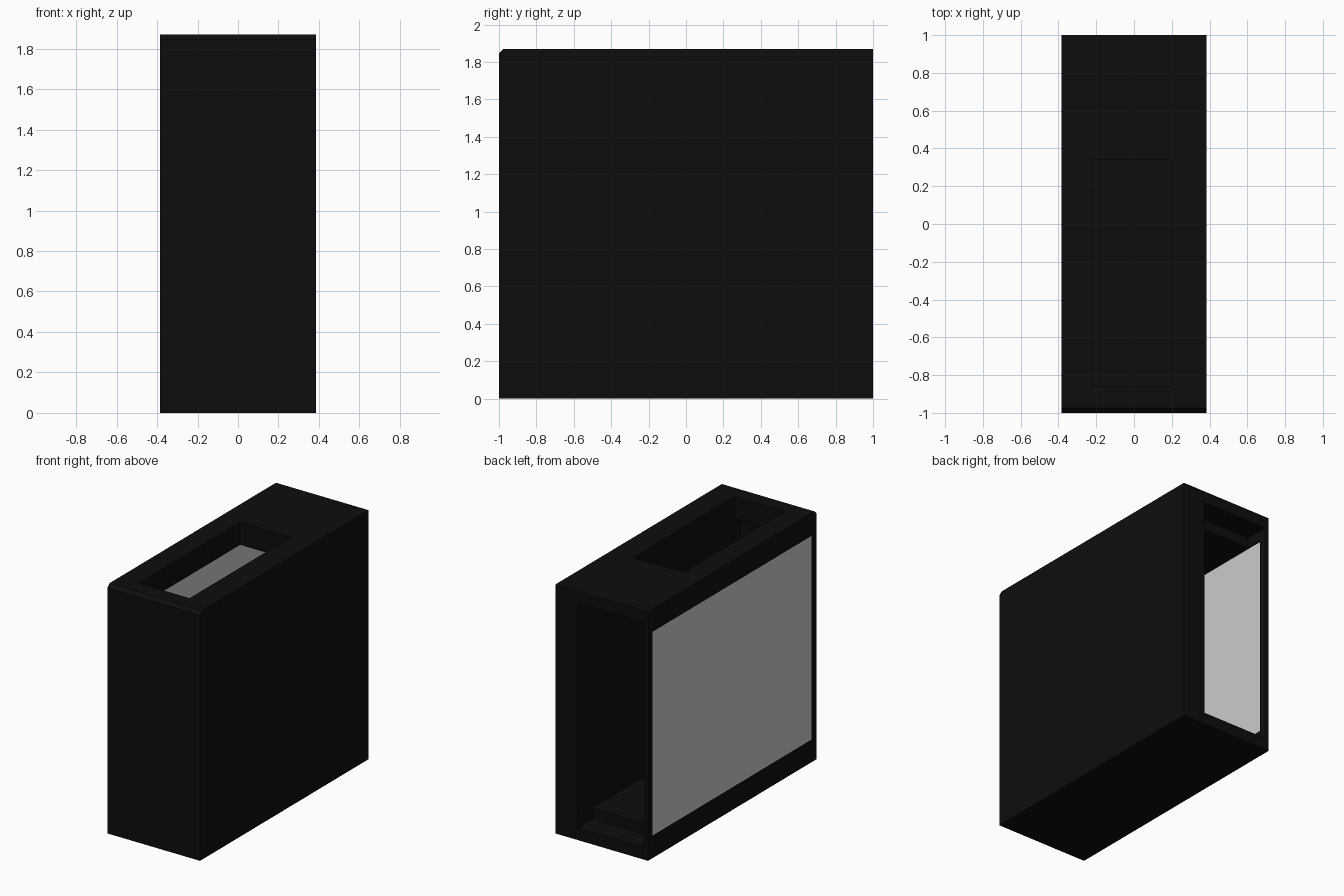
import bpy, bmesh

if "Cube" in bpy.data.objects:
    bpy.data.objects.remove(bpy.data.objects["Cube"])


def material(name, rgb):
    m = bpy.data.materials.new(name)
    m.diffuse_color = (*rgb, 1)
    m.use_nodes = True
    m.node_tree.nodes["Principled BSDF"].inputs["Base Color"].default_value = m.diffuse_color
    return m


def box(name, x, y, z, mat=None):
    """Box from (min, max) pairs per axis."""
    bm = bmesh.new()
    bmesh.ops.create_cube(bm, size=1)
    for v in bm.verts:
        v.co = [r[0] if c < 0 else r[1] for c, r in zip(v.co, (x, y, z))]
    me = bpy.data.meshes.new(name)
    bm.to_mesh(me)
    bm.free()
    if mat:
        me.materials.append(mat)
    ob = bpy.data.objects.new(name, me)
    bpy.context.collection.objects.link(ob)
    return ob


def cut(target, name, x, y, z):
    cutter = box(name, x, y, z)
    mod = target.modifiers.new(name, 'BOOLEAN')
    mod.operation, mod.solver, mod.object = 'DIFFERENCE', 'EXACT', cutter
    bpy.context.view_layer.objects.active = target
    bpy.ops.object.modifier_apply(modifier=name)
    bpy.data.objects.remove(cutter)


W, H = 0.385, 1.87
black = material("black_metal", (0.004, 0.004, 0.004))

# Case body with a small chamfer along the top front edge
body = box("case_body", (-W, W), (-1, 1), (0, H), black)
bm = bmesh.new()
bm.from_mesh(body.data)
edge = [e for e in bm.edges if all(v.co.y < -0.9 and v.co.z > 1.8 for v in e.verts)]
bmesh.ops.bevel(bm, geom=edge, offset=0.025, segments=1, affect='EDGES')
bm.to_mesh(body.data)
bm.free()

# Interior open to the left side, rear recess and top vent
cut(body, "interior", (-0.5, 0.205), (-0.94, 0.95), (0.17, 1.70))
cut(body, "rear_recess", (-0.35, 0.20), (0.82, 1.1), (0.09, 1.78))
cut(body, "top_vent", (-0.22, 0.20), (-0.86, 0.34), (1.6, 2.0))

# Side window, flush with the left face
box("side_window", (-W, -0.36), (-0.94, 0.95), (0.17, 1.70))
